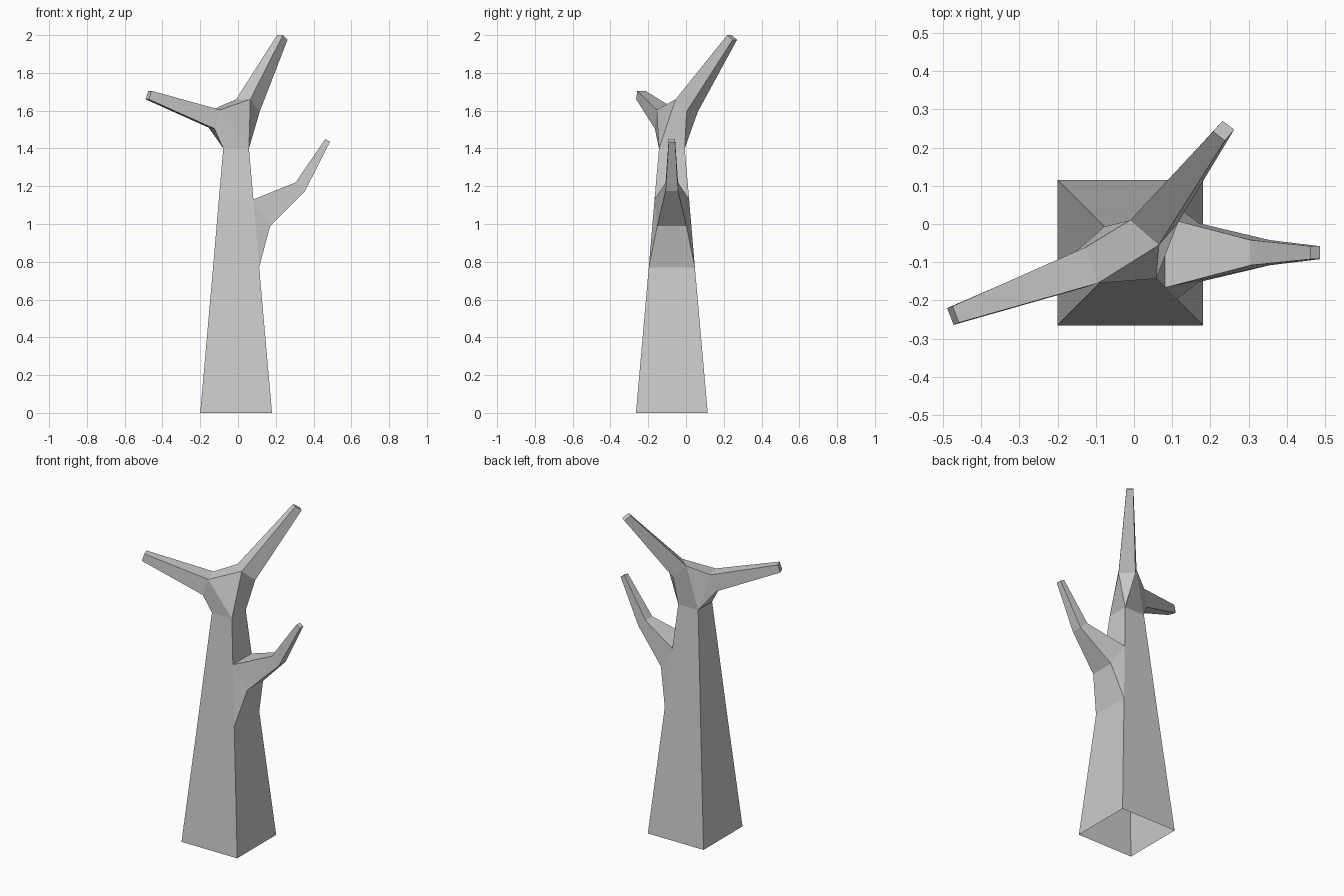
import bpy
import bmesh

# Remove the default cube
cube = bpy.data.objects.get("Cube")
if cube:
    bpy.data.objects.remove(cube, do_unlink=True)

TRUNK_X, TRUNK_Y = -0.01, -0.075
bm = bmesh.new()


def add_verts(points):
    return [bm.verts.new(p) for p in points]


def square_ring(z, half):
    """Square trunk section: front right-hand, front left-hand, back left-hand, back right-hand."""
    corners = ((-1, -1), (1, -1), (1, 1), (-1, 1))
    return add_verts((TRUNK_X + sx * half, TRUNK_Y + sy * half, z) for sx, sy in corners)


def branch_ring(top, bottom, half_top, half_bottom):
    """Side branch section, symmetric about the trunk's middle."""
    (tx, tz), (bx, bz) = top, bottom
    return add_verts([
        (tx, TRUNK_Y - half_top, tz), (bx, TRUNK_Y - half_bottom, bz),
        (bx, TRUNK_Y + half_bottom, bz), (tx, TRUNK_Y + half_top, tz)])


def bridge(ring_a, ring_b, skip=()):
    """Join two four-sided rings, leaving out any skipped sides."""
    for i in range(4):
        if i not in skip:
            j = (i + 1) % 4
            bm.faces.new((ring_a[i], ring_a[j], ring_b[j], ring_b[i]))


def grow(*rings):
    """Bridge successive rings and cap the tip."""
    for ring_a, ring_b in zip(rings, rings[1:]):
        bridge(ring_a, ring_b)
    bm.faces.new(rings[-1])


# Tapered trunk, open underneath, with a gap on its left side for the branch
base = square_ring(0, 0.19)
low = square_ring(0.77, 0.122)
high = square_ring(1.13, 0.0915)
neck = square_ring(1.4, 0.068)
bridge(base, low)
bridge(low, high, skip=(1,))
bridge(high, neck)

# Side branch growing out of the gap
elbow_front, elbow_back = add_verts(
    (0.17, TRUNK_Y + s * 0.077, 0.99) for s in (-1, 1))
bm.faces.new((low[1], low[2], elbow_back, elbow_front))
bm.faces.new((low[1], elbow_front, high[1]))
bm.faces.new((low[2], high[2], elbow_back))
grow([high[1], elbow_front, elbow_back, high[2]],
     branch_ring((0.305, 1.22), (0.355, 1.175), 0.033, 0.033),
     branch_ring((0.462, 1.45), (0.487, 1.435), 0.017, 0.017))

# Upper right branch: top back, top front, bottom front, bottom back
right_root = add_verts([(-0.125, -0.06, 1.61), (-0.095, -0.155, 1.605),
                        (-0.125, -0.165, 1.505), (-0.155, -0.075, 1.51)])
right_tip = add_verts([(-0.475, -0.215, 1.705), (-0.458, -0.258, 1.705),
                       (-0.472, -0.264, 1.66), (-0.489, -0.22, 1.66)])
grow(right_root, right_tip)

# Tall back left branch, same corner order
left_root = add_verts([(-0.01, 0.01, 1.66), (0.065, -0.055, 1.66),
                       (0.115, 0.003, 1.595), (0.042, 0.063, 1.595)])
left_tip = add_verts([(0.207, 0.242, 2), (0.238, 0.218, 2),
                      (0.262, 0.247, 1.975), (0.232, 0.27, 1.975)])
grow(left_root, left_tip)

# Crotch joining the neck to both upper branches
a, b, c, d = neck
r_tb, r_tf, r_bf, r_bb = right_root
l_tb, l_tf, l_bf, l_bb = left_root
for face in ((a, b, r_tf, r_bf), (b, l_tf, r_tf), (b, c, l_bf, l_tf),
             (c, l_bb, l_bf), (c, d, l_tb, l_bb), (d, r_tb, l_tb),
             (d, r_bb, r_tb), (d, a, r_bf, r_bb), (r_tf, l_tf, l_tb, r_tb)):
    bm.faces.new(face)

bmesh.ops.recalc_face_normals(bm, faces=bm.faces[:])
mesh = bpy.data.meshes.new("bare_tree")
bm.to_mesh(mesh)
bm.free()

# Plain grey bark
grey = (0.6, 0.6, 0.6, 1)
bark = bpy.data.materials.new("grey_bark")
bark.use_nodes = True
bark.diffuse_color = grey
bark.node_tree.nodes["Principled BSDF"].inputs["Base Color"].default_value = grey
mesh.materials.append(bark)

tree = bpy.data.objects.new("bare_tree", mesh)
bpy.context.scene.collection.objects.link(tree)
